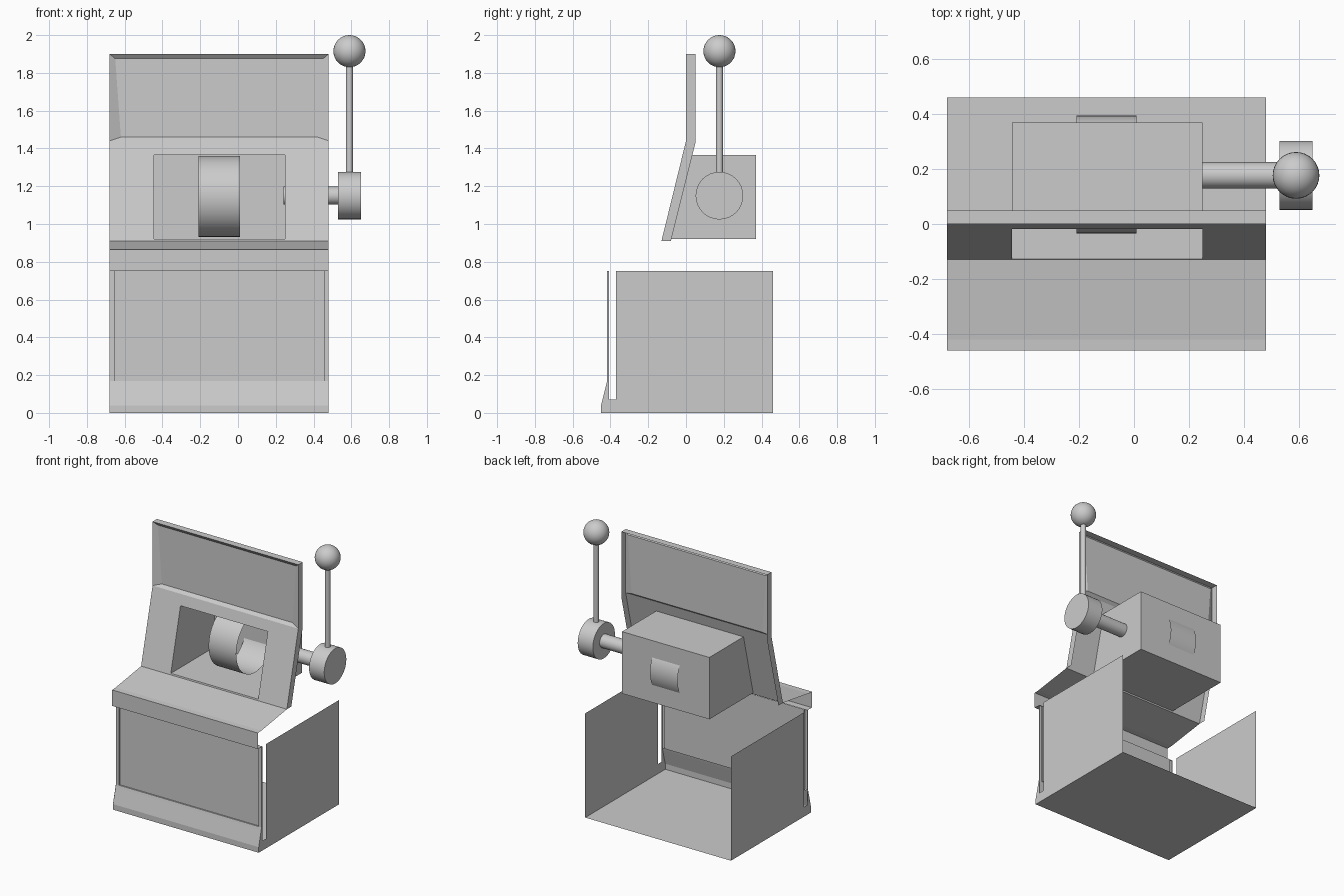
import bpy, bmesh, math
from mathutils import Matrix, Vector

if "Cube" in bpy.data.objects:
    bpy.data.objects.remove(bpy.data.objects["Cube"])

grey = bpy.data.materials.new("plain grey")
grey.diffuse_color = (0.6, 0.6, 0.6, 1)
grey.use_nodes = True
grey.node_tree.nodes["Principled BSDF"].inputs["Base Color"].default_value = grey.diffuse_color

XL, XR = -0.68, 0.48          # cabinet sides
BL, BR = -0.445, 0.25         # reel housing sides


def make(name, faces):
    """Object from a list of polygons, each a list of points; shared points are welded."""
    bm = bmesh.new()
    for f in faces:
        bm.faces.new([bm.verts.new(p) for p in f])
    bmesh.ops.remove_doubles(bm, verts=bm.verts, dist=1e-5)
    bmesh.ops.recalc_face_normals(bm, faces=bm.faces)
    me = bpy.data.meshes.new(name)
    bm.to_mesh(me)
    bm.free()
    ob = bpy.data.objects.new(name, me)
    bpy.context.collection.objects.link(ob)
    me.materials.append(grey)
    return ob


def strip(profile, x0=XL, x1=XR):
    """Sheet swept along x from a (y, z) profile."""
    return [[(x0, *a), (x1, *a), (x1, *b), (x0, *b)] for a, b in zip(profile, profile[1:])]


def finish(name):
    ob = bpy.context.object
    ob.name = name
    ob.data.materials.append(grey)
    bpy.ops.object.shade_smooth_by_angle(angle=math.radians(35))
    return ob


def rod(name, r, depth, loc, axis="x", fill="NGON", sides=32):
    rot = (0, math.pi / 2, 0) if axis == "x" else (0, 0, 0)
    bpy.ops.mesh.primitive_cylinder_add(vertices=sides, radius=r, depth=depth, location=loc,
                                        rotation=rot, end_fill_type=fill)
    return finish(name)


# Lower cabinet: two side sheets and a floor, open at the back and top
side = [(-0.45, 0), (-0.45, 0.04), (-0.415, 0.18), (-0.408, 0.18), (-0.408, 0.07),
        (-0.37, 0.07), (-0.37, 0.75), (0.46, 0.75), (0.46, 0)]
make("cabinet_sides", [[(x, y, z) for y, z in side] for x in (XL, XR)])
make("cabinet_floor", strip([(-0.45, 0), (0.46, 0)]))

# Kick plate along the bottom of the front
make("kick_plate", strip([(-0.45, 0), (-0.45, 0.04), (-0.42, 0.15), (-0.415, 0.17)]))

# Front panel set back slightly behind narrow stiles
PL, PR, YF, YP = -0.655, 0.455, -0.418, -0.408
front = [[(PL, YP, 0.17), (PR, YP, 0.17), (PR, YP, 0.75), (PL, YP, 0.75)],
         [(PL, YF, 0.17), (PR, YF, 0.17), (PR, YP, 0.17), (PL, YP, 0.17)]]
for xo, xi in ((XL, PL), (XR, PR)):
    front.append([(xo, YF, 0.17), (xi, YF, 0.17), (xi, YF, 0.75), (xo, YF, 0.75)])
    front.append([(xi, YF, 0.17), (xi, YP, 0.17), (xi, YP, 0.75), (xi, YF, 0.75)])
    front.append([(xo, YF, 0.17), (xo, YP, 0.17), (xo, YP, 0.75), (xo, YF, 0.75)])
make("front_panel", front)

# Ledge lip and sloping counter
make("counter", strip([(-0.41, 0.75), (-0.46, 0.75), (-0.46, 0.865), (-0.42, 0.867), (-0.13, 0.91)]))


# Upper face plate: sloping lower part with a window, upright upper part with a recess
def ys(z):
    return -0.13 + (z - 0.91) * 0.13 / 0.53


def slope(x0, x1, z0, z1):
    return strip([(ys(z0), z0), (ys(z1), z1)], x0, x1)


plate = (slope(XL, XR, 0.91, 0.92) + slope(XL, BL, 0.92, 1.365)
         + slope(BR, XR, 0.92, 1.365) + slope(XL, XR, 1.365, 1.44))
outer = [Vector(p) for p in ((XL, 0, 1.44), (XR, 0, 1.44), (XR, 0, 1.9), (XL, 0, 1.9))]
inner = [Vector(p) for p in ((-0.62, 0.02, 1.46), (0.42, 0.02, 1.46),
                             (0.45, 0.02, 1.875), (-0.65, 0.02, 1.875))]
plate.append(inner)
for i in range(4):
    j = (i + 1) % 4
    plate.append([outer[i], outer[j], inner[j], inner[i]])
# flanges folded backwards along sides and top
for x in (XL, XR):
    plate.append([(x, -0.13, 0.91), (x, -0.08, 0.91), (x, 0.05, 1.43), (x, 0, 1.44)])
    plate.append([(x, 0, 1.44), (x, 0.05, 1.43), (x, 0.05, 1.9), (x, 0, 1.9)])
plate += strip([(0, 1.9), (0.05, 1.9)])
make("face_plate", plate)

# Reel housing behind the window, open at the front
Z0, Z1, YB = 0.92, 1.365, 0.37
house = strip([(ys(Z0), Z0), (YB, Z0), (YB, Z1), (ys(Z1), Z1)], BL, BR)
house += [[(x, ys(Z0), Z0), (x, YB, Z0), (x, YB, Z1), (x, ys(Z1), Z1)] for x in (BL, BR)]
make("reel_housing", house)

# Hollow reel
rod("reel", 0.215, 0.22, (-0.1, 0.18, 1.145), fill="NOTHING")

# Pull lever
LY, LZ, LX = 0.177, 1.15, 0.59
rod("lever_shaft", 0.048, 0.30, (0.39, LY, LZ))
rod("lever_hub", 0.126, 0.12, (LX, LY, LZ))
rod("lever_rod", 0.019, 0.60, (LX, LY, 1.56), axis="z", sides=16)
bpy.ops.mesh.primitive_uv_sphere_add(segments=32, ring_count=16, radius=0.085,
                                     location=(LX, LY, 1.915))
finish("lever_ball")
